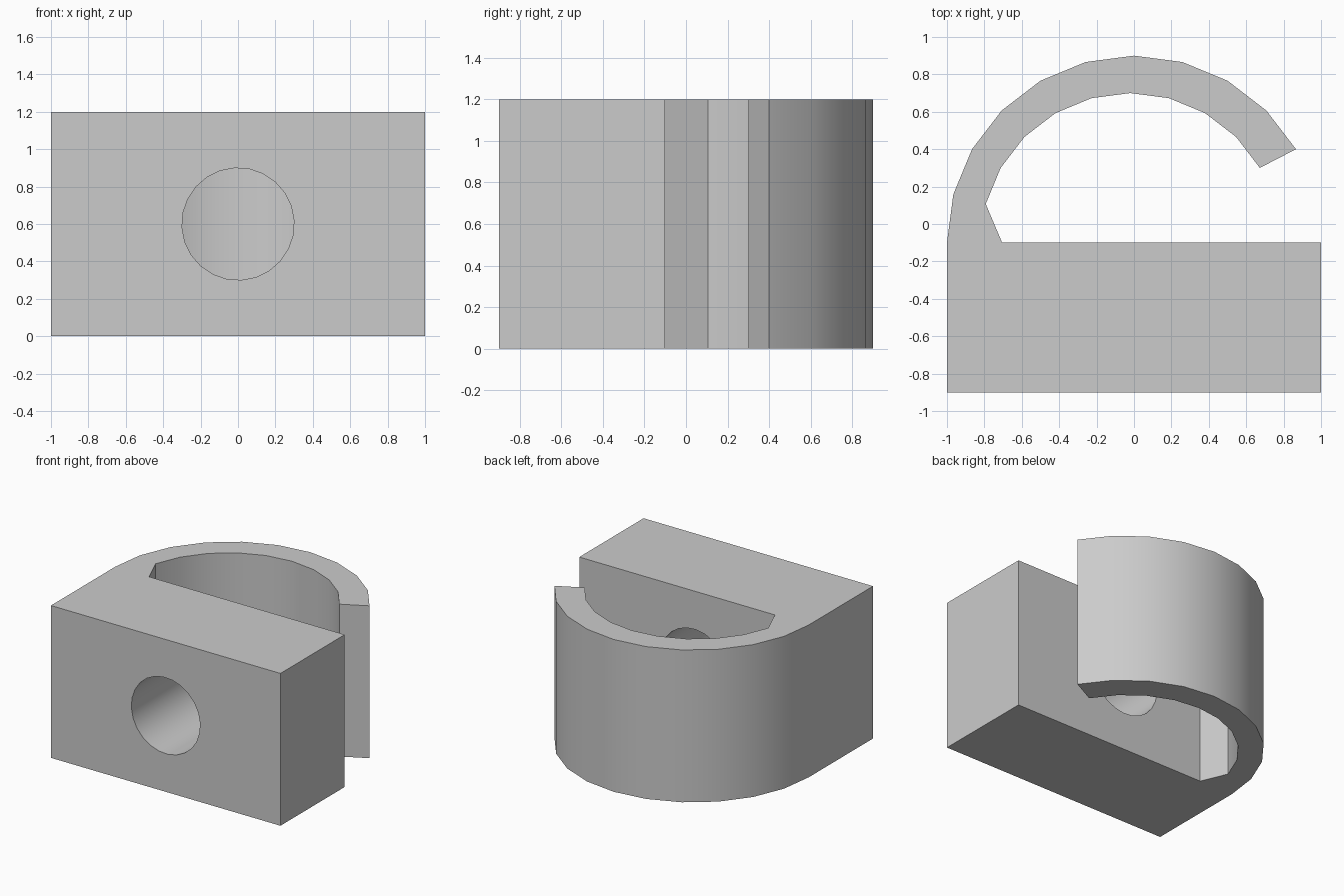
import bpy, bmesh
from math import cos, sin, radians, pi

if "Cube" in bpy.data.objects:
    bpy.data.objects.remove(bpy.data.objects["Cube"])

HEIGHT = 1.2
BACK_Y = -0.1      # rear face of the block, also the centre line of the hook

grey = bpy.data.materials.new("plain grey")
grey.use_nodes = True
grey.diffuse_color = (0.6, 0.6, 0.6, 1)
grey.node_tree.nodes["Principled BSDF"].inputs["Base Color"].default_value = (0.6, 0.6, 0.6, 1)


def arc(cx, radius, start, end):
    step = 15 if end > start else -15
    return [(cx + radius * cos(radians(a)), BACK_Y + radius * sin(radians(a)))
            for a in range(start, end + step, step)]


def extruded(name, points, offset):
    """Prism from a closed outline of 3D points."""
    bm = bmesh.new()
    face = bm.faces.new([bm.verts.new(p) for p in points])
    grown = bmesh.ops.extrude_face_region(bm, geom=[face])
    moved = [v for v in grown["geom"] if isinstance(v, bmesh.types.BMVert)]
    bmesh.ops.translate(bm, verts=moved, vec=offset)
    bmesh.ops.recalc_face_normals(bm, faces=bm.faces)
    mesh = bpy.data.meshes.new(name)
    bm.to_mesh(mesh)
    bm.free()
    mesh.materials.append(grey)
    obj = bpy.data.objects.new(name, mesh)
    bpy.context.collection.objects.link(obj)
    return obj


# Block and curved hook as one outline
outline = [(-1, -0.9), (1, -0.9), (1, BACK_Y), (-0.705, BACK_Y)]
outline += arc(-0.02, 0.8, 165, 30)
outline += arc(0, 1, 30, 180)
body = extruded("block_with_hook", [(x, y, 0) for x, y in outline], (0, 0, HEIGHT))

# Round hole through the block only
ring = [2 * pi * i / 24 + radians(3.5) for i in range(24)]
cutter = extruded("hole_cutter",
                  [(0.3 * cos(a), -1, HEIGHT / 2 + 0.3 * sin(a)) for a in ring],
                  (0, 1.1, 0))
cutter.hide_render = True
hole = body.modifiers.new("hole", 'BOOLEAN')
hole.operation = 'DIFFERENCE'
hole.solver = 'EXACT'
hole.object = cutter

bpy.ops.object.select_all(action='DESELECT')
body.select_set(True)
bpy.context.view_layer.objects.active = body
bpy.ops.object.modifier_apply(modifier=hole.name)
bpy.data.objects.remove(cutter)
bpy.ops.object.shade_smooth_by_angle(angle=radians(30))
